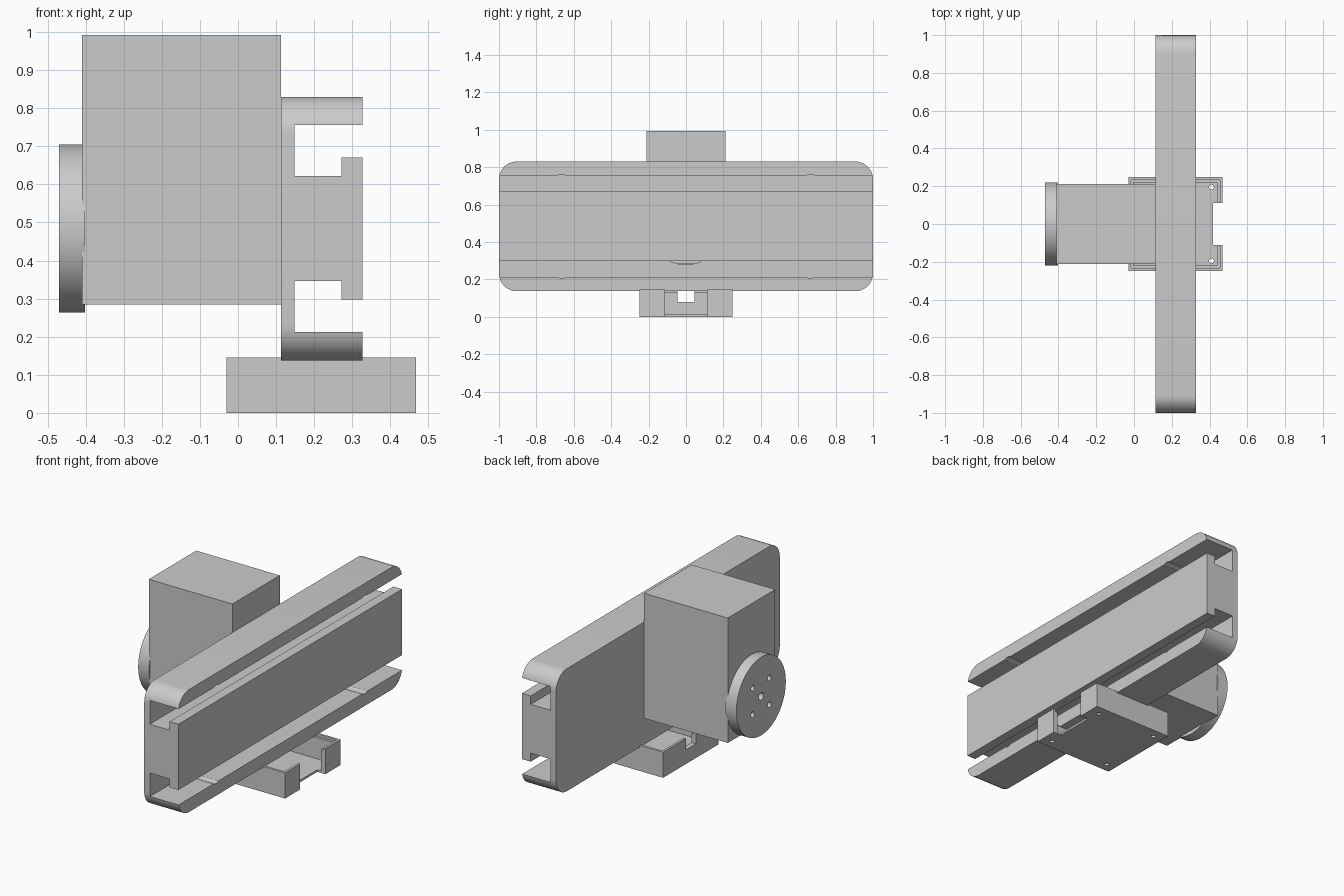
import bpy, bmesh, math
from mathutils import Matrix

start = bpy.data.objects.get("Cube")
if start:
    bpy.data.objects.remove(start, do_unlink=True)

grey = bpy.data.materials.new("plain grey")
grey.use_nodes = True
COLOR = (0.6, 0.6, 0.6, 1)
grey.diffuse_color = COLOR
grey.node_tree.nodes["Principled BSDF"].inputs["Base Color"].default_value = COLOR


def finish(name, bm):
    mesh = bpy.data.meshes.new(name)
    bm.to_mesh(mesh)
    bm.free()
    mesh.materials.append(grey)
    obj = bpy.data.objects.new(name, mesh)
    bpy.context.collection.objects.link(obj)
    return obj


def box(name, x, y, z, round_corners=0):
    """Box from (min, max) ranges; optionally rounds the edges along x."""
    bm = bmesh.new()
    bmesh.ops.create_cube(bm, size=1)
    for v in bm.verts:
        v.co = [r[0] if c < 0 else r[1] for c, r in zip(v.co, (x, y, z))]
    if round_corners:
        edges = [e for e in bm.edges if abs(e.verts[0].co.x - e.verts[1].co.x) > 0.01]
        bmesh.ops.bevel(bm, geom=edges, offset=round_corners, segments=10,
                        profile=0.5, affect='EDGES')
    return finish(name, bm)


def cylinder(name, center, radius, depth, axis='X', sides=32):
    bm = bmesh.new()
    turn = Matrix.Rotation(math.pi / 2, 4, 'Y') if axis == 'X' else Matrix()
    bmesh.ops.create_cone(bm, cap_ends=True, segments=sides, radius1=radius,
                          radius2=radius, depth=depth,
                          matrix=Matrix.Translation(center) @ turn)
    return finish(name, bm)


def cut(obj, cutters):
    """Subtract each cutter, then remove it."""
    bpy.context.view_layer.objects.active = obj
    for cutter in cutters:
        mod = obj.modifiers.new("cut", 'BOOLEAN')
        mod.operation, mod.solver, mod.object = 'DIFFERENCE', 'EXACT', cutter
        bpy.ops.object.modifier_apply(modifier=mod.name)
        bpy.data.objects.remove(cutter, do_unlink=True)


def smooth(obj):
    bpy.ops.object.select_all(action='DESELECT')
    obj.select_set(True)
    bpy.context.view_layer.objects.active = obj
    bpy.ops.object.shade_smooth_by_angle(angle=math.radians(30))


MID = 0.484          # height of the rail and wheel axis
PLATE = 0.113        # back of the rail

# Slotted rail with rounded ends
rail = box("slotted_rail", (PLATE, 0.327), (-1, 1), (0.137, 0.83), 0.095)
cutters = []
for s in (-1, 1):
    def band(a, b):
        return sorted((MID + s * a, MID + s * b))
    cutters += [box("slot", (0.148, 0.272), (-1.1, 1.1), band(0.138, 0.2715)),
                box("slot_mouth", (0.25, 0.4), (-1.1, 1.1), band(0.186, 0.2715))]
    # Shallow grooves in the flanges
    for y in (-0.665, 0.665):
        cutters.append(cylinder("groove", (0.274, y, MID + s * 0.242), 0.036, 0.252))
# Round opening behind the motor
cutters.append(cylinder("opening", (0.12, 0, MID), 0.205, 0.056, sides=64))
cut(rail, cutters)
smooth(rail)

# Motor housing
box("motor_housing", (-0.41, PLATE), (-0.212, 0.212), (0.285, 0.992))

# Wheel disc with a centre hole and four bolt holes
wheel = cylinder("wheel_disc", (-0.436, 0, MID), 0.221, 0.068, sides=64)
spots = [(0, 0, 0.021)] + [(a, b, 0.016) for a in (-0.075, 0.075) for b in (-0.075, 0.075)]
cut(wheel, [cylinder("hole", (-0.44, y, MID + z), r, 0.2) for y, z, r in spots])
smooth(wheel)

# Open tray with a stepped rim
tray = box("tray", (-0.03, 0.468), (-0.248, 0.248), (0, 0.145))
cutters = [
    box("cavity", (-0.002, 0.44), (-0.22, 0.22), (0.012, 0.3)),
    box("rim_step", (-0.016, 0.454), (-0.234, 0.234), (0.132, 0.3)),
    box("end_gap", (0.418, 0.6), (-0.112, 0.112), (-0.1, 0.3)),
    box("cable_notch", (-0.1, 0.01), (-0.045, 0.045), (0.08, 0.3)),
]
for x in (0.028, 0.41):
    for y in (-0.195, 0.195):
        cutters.append(cylinder("screw_hole", (x, y, 0), 0.013, 0.1, axis='Z', sides=24))
cut(tray, cutters)
smooth(tray)
